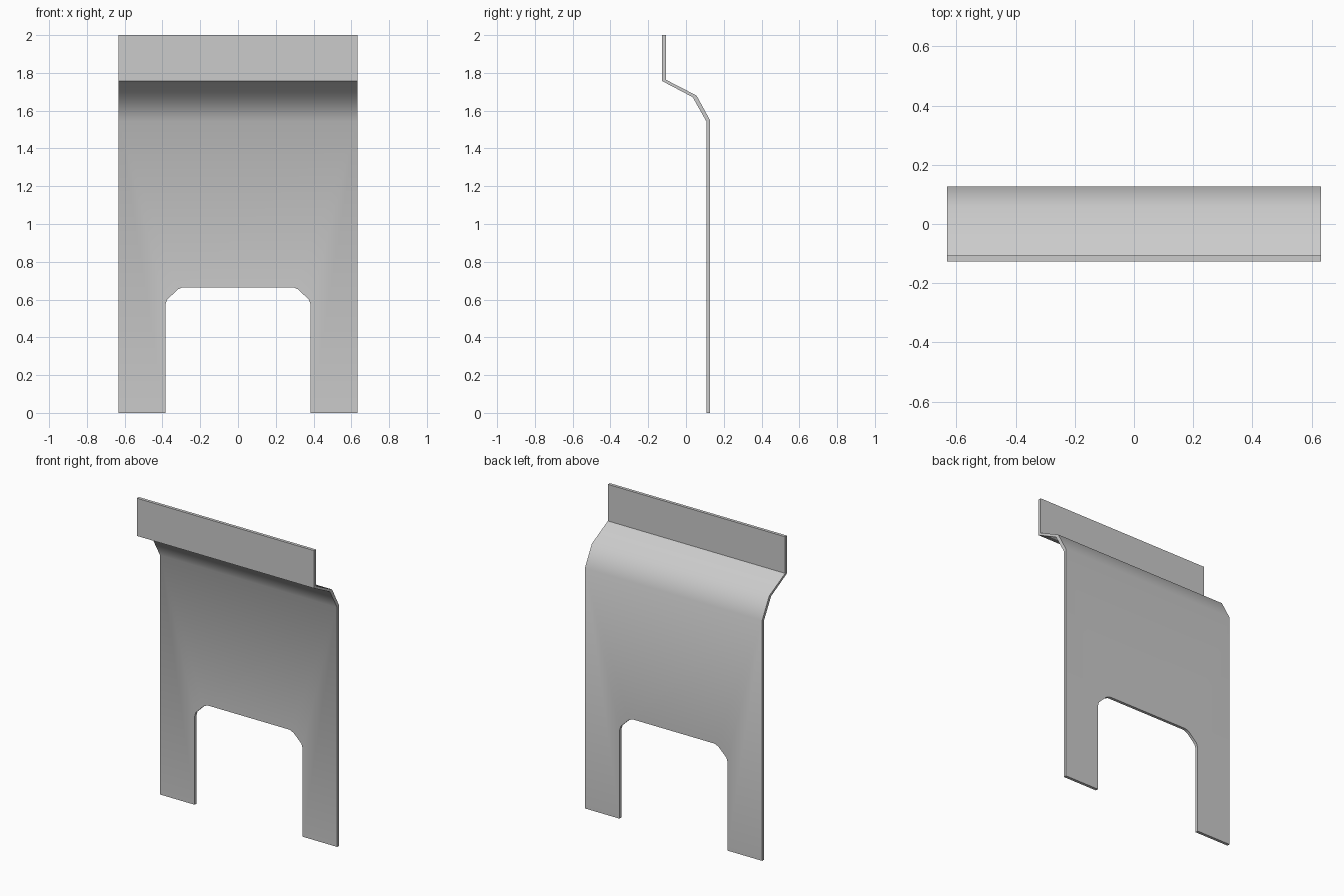
import bpy, bmesh, math
from mathutils import Vector

if "Cube" in bpy.data.objects:
    bpy.data.objects.remove(bpy.data.objects["Cube"])


def prism(name, points, offset):
    """Extrude a closed planar outline along the offset vector."""
    bm = bmesh.new()
    face = bm.faces.new([bm.verts.new(p) for p in points])
    ext = bmesh.ops.extrude_face_region(bm, geom=[face])
    verts = [g for g in ext["geom"] if isinstance(g, bmesh.types.BMVert)]
    bmesh.ops.translate(bm, verts=verts, vec=Vector(offset))
    bmesh.ops.recalc_face_normals(bm, faces=bm.faces)
    mesh = bpy.data.meshes.new(name)
    bm.to_mesh(mesh)
    bm.free()
    obj = bpy.data.objects.new(name, mesh)
    bpy.context.collection.objects.link(obj)
    return obj


# bent sheet: side profile (y, z), front skin then back skin
W = 0.632
front = [(-0.127, 2.0), (-0.127, 1.757), (0.035, 1.672), (0.108, 1.543), (0.108, 0)]
back = [(0.127, 0), (0.127, 1.55), (0.056, 1.68), (-0.107, 1.764), (-0.107, 2.0)]
sheet = prism("bent_panel", [(-W, y, z) for y, z in front + back], (2 * W, 0, 0))

# arched notch in the lower edge, leaving two legs
half = [(0.385, -0.1), (0.385, 0.57), (0.377, 0.597), (0.32, 0.653), (0.292, 0.665)]
outline = half + [(-x, z) for x, z in reversed(half)]
cutter = prism("notch_cutter", [(x, -0.1, z) for x, z in outline], (0, 0.4, 0))

cut = sheet.modifiers.new("notch", "BOOLEAN")
cut.operation = "DIFFERENCE"
cut.solver = "EXACT"
cut.object = cutter
bpy.context.view_layer.objects.active = sheet
bpy.ops.object.modifier_apply(modifier=cut.name)
bpy.data.objects.remove(cutter)

# soft shading across the gentle front bends, crisp elsewhere
for poly in sheet.data.polygons:
    poly.use_smooth = poly.normal.y < -0.3
sheet.data.set_sharp_from_angle(angle=math.radians(45))
